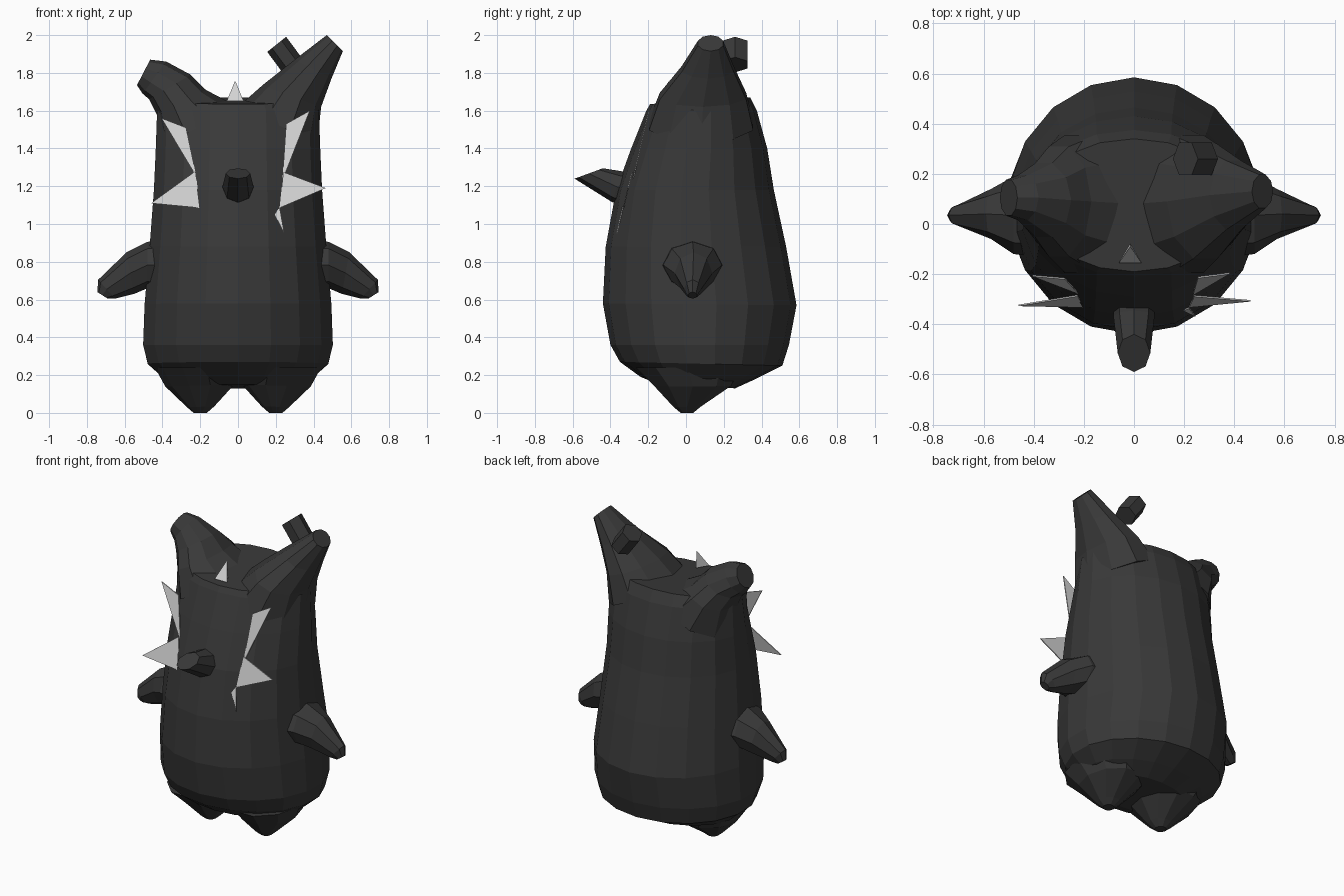
import bpy, bmesh, math
from mathutils import Vector

if "Cube" in bpy.data.objects:
    bpy.data.objects.remove(bpy.data.objects["Cube"])


def material(name, value):
    m = bpy.data.materials.new(name)
    m.diffuse_color = (value, value, value, 1)
    m.use_nodes = True
    m.node_tree.nodes["Principled BSDF"].inputs["Base Color"].default_value = m.diffuse_color
    return m


DARK = material("charcoal", 0.04)
LIGHT = material("light grey", 0.65)


def loft(name, rings, mat):
    """Skin a list of equal-length vertex rings and close both ends."""
    bm = bmesh.new()
    vr = [[bm.verts.new(p) for p in r] for r in rings]
    n = len(vr[0])
    for a, b in zip(vr, vr[1:]):
        for i in range(n):
            j = (i + 1) % n
            bm.faces.new((a[i], a[j], b[j], b[i]))
    bm.faces.new(vr[0][::-1])
    bm.faces.new(vr[-1])
    bmesh.ops.recalc_face_normals(bm, faces=bm.faces)
    me = bpy.data.meshes.new(name)
    bm.to_mesh(me)
    bm.free()
    me.materials.append(mat)
    ob = bpy.data.objects.new(name, me)
    bpy.context.collection.objects.link(ob)
    return ob


def ellipse(p, q, width_dir, lo, hi, n):
    """Ring through p and q (xyz), reaching lo and hi along width_dir."""
    p, q, w = Vector(p), Vector(q), Vector(width_dir)
    c, u = (p + q) / 2, (p - q) / 2
    return [c + u * math.cos(t) + w * ((lo + hi) / 2 + (hi - lo) / 2 * math.sin(t))
            for t in (2 * math.pi * i / n for i in range(n))]


def limb(name, sections, n=8, side=1):
    """Sections: (x1, z1, x2, z2, y_front, y_back)."""
    return loft(name, [ellipse((side * a, 0, b), (side * c, 0, d), (0, 1, 0), f, k, n)
                       for a, b, c, d, f, k in sections], DARK)


# Body: half width, front y, back y, front z, back z
body = [(.30, -.14, .26, .15, .13), (.40, -.24, .37, .19, .18), (.485, -.35, .51, .27, .25),
        (.51, -.40, .545, .36, .36), (.502, -.44, .585, .58, .57), (.475, -.425, .53, .88, .88),
        (.452, -.37, .465, 1.18, 1.18), (.442, -.29, .43, 1.40, 1.40),
        (.435, -.21, .375, 1.60, 1.60), (.40, -.19, .34, 1.635, 1.67)]
rings = []
for hx, yf, yb, zf, zb in body:
    cy = (yf + yb) / 2
    rings.append([(hx * math.sin(t), cy - (yb - yf) / 2 * math.cos(t),
                   (zf + zb) / 2 + (zf - zb) / 2 * math.cos(t))
                  for t in (2 * math.pi * i / 18 for i in range(18))])
loft("body", rings, DARK)

# Ears: a tall one on the right, a short bent one on the left
limb("tall_ear", [(.42, 1.43, 0, 1.62, -.21, .37), (.44, 1.62, .13, 1.735, -.15, .33),
                  (.495, 1.77, .30, 1.87, -.03, .26), (.555, 1.915, .47, 2.0, .06, .20)], 10)
limb("short_ear", [(-.42, 1.40, 0, 1.62, -.21, .37), (-.43, 1.58, -.17, 1.71, -.14, .32),
                   (-.47, 1.66, -.25, 1.79, -.06, .25), (-.505, 1.69, -.38, 1.86, .01, .20),
                   (-.535, 1.735, -.465, 1.87, .03, .18)], 10)

# Arms and legs
for side, label in ((1, "right"), (-1, "left")):
    limb(label + "_arm", [(.38, .92, .38, .64, -.13, .20), (.48, .905, .48, .66, -.12, .19),
                          (.59, .85, .55, .63, -.06, .14), (.74, .705, .65, .605, -.01, .08),
                          (.745, .64, .69, .605, .01, .06)], 8, side)
    limb(label + "_leg", [(.44, .24, .02, .24, -.28, .30), (.385, .14, .02, .15, -.18, .25),
                          (.27, .03, .125, .035, -.07, .08), (.235, 0, .165, 0, -.03, .04)], 10, side)

# Nose with its end cut at a slant
loft("nose", [ellipse((0, -.28, 1.27), (0, -.30, 1.10), (1, 0, 0), -.085, .085, 8),
              ellipse((0, -.345, 1.28), (0, -.39, 1.115), (1, 0, 0), -.082, .082, 8),
              ellipse((0, -.44, 1.295), (0, -.59, 1.24), (1, 0, 0), -.065, .065, 8)], DARK)

# Six-sided peg on the tall ear
loft("ear_peg", [ellipse((.215 + d, .13, 1.84 - d * 1.35 - .01), (.315 + d, .13, 1.92 - d * 1.35 - .01),
                         (0, 1, 0), .055, .205, 6) for d in (.02, -.06)], DARK)


# Cheek markings: thin triangles on one sloping plane
def plate(name, pts, shift=0):
    rings = [[(x, -.2 - .23 * (1.6 - z) - shift + d, z) for x, z in pts] for d in (0, .006)]
    loft(name, rings, LIGHT)


plate("left_upper_marking", [(-.405, 1.56), (-.275, 1.51), (-.22, 1.25)])
plate("left_lower_marking", [(-.225, 1.28), (-.46, 1.11), (-.20, 1.085)], .015)
plate("right_upper_marking", [(.255, 1.53), (.38, 1.60), (.235, 1.23)])
plate("right_lower_marking", [(.24, 1.275), (.465, 1.19), (.22, 1.085)], .015)
plate("right_small_marking", [(.195, 1.05), (.22, 1.09), (.245, .95)], .02)

# Small spike at the front of the crown
loft("crown_spike", [[(-.06, -.155, 1.65), (.03, -.155, 1.65), (-.015, -.08, 1.65)],
                     [(-.017, -.092, 1.755), (-.013, -.092, 1.755), (-.015, -.088, 1.755)]], LIGHT)
